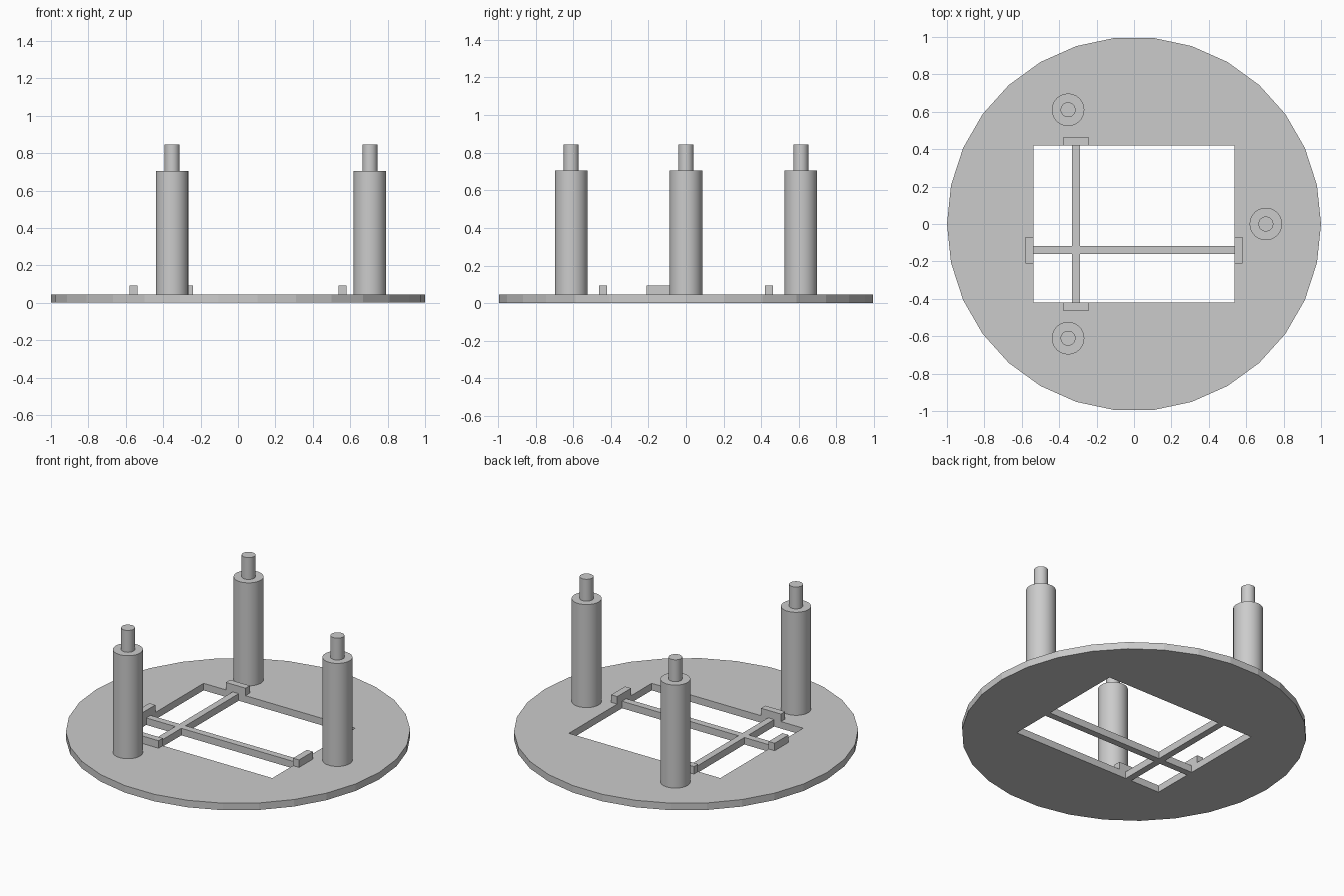
import bpy
import bmesh
from math import cos, sin, tau
from mathutils import Vector

cube = bpy.data.objects.get("Cube")
if cube:
    bpy.data.objects.remove(cube)

PLATE_TOP = 0.045
CLIP_TOP = 0.093
HOLE_X, HOLE_Y = 0.537, 0.419
BAR = 0.043                      # bar width and clip thickness
CROSS_X, CROSS_Y = -0.31, -0.14  # where the two bars cross
CLIP_LENGTH = 0.14
SIDES = 30

grey = bpy.data.materials.new("light grey")
grey.use_nodes = True
colour = (0.6, 0.6, 0.6, 1)
grey.diffuse_color = colour
grey.node_tree.nodes["Principled BSDF"].inputs["Base Color"].default_value = colour


def add_object(name, bm):
    bmesh.ops.recalc_face_normals(bm, faces=bm.faces[:])
    mesh = bpy.data.meshes.new(name)
    bm.to_mesh(mesh)
    bm.free()
    mesh.materials.append(grey)
    obj = bpy.data.objects.new(name, mesh)
    bpy.context.collection.objects.link(obj)
    return obj


def box(name, x0, x1, y0, y1, z0, z1):
    bm = bmesh.new()
    bmesh.ops.create_cube(bm, size=1)
    bmesh.ops.scale(bm, vec=(x1 - x0, y1 - y0, z1 - z0), verts=bm.verts[:])
    bmesh.ops.translate(bm, vec=((x0 + x1) / 2, (y0 + y1) / 2, (z0 + z1) / 2),
                        verts=bm.verts[:])
    return add_object(name, bm)


def circle(radius, sides=SIDES):
    return [(radius * cos(tau * i / sides), radius * sin(tau * i / sides))
            for i in range(sides)]


# Round base plate with a rectangular window
bm = bmesh.new()
window = [(-HOLE_X, -HOLE_Y), (HOLE_X, -HOLE_Y), (HOLE_X, HOLE_Y), (-HOLE_X, HOLE_Y)]
for outline in (circle(1), window):
    verts = [bm.verts.new((x, y, 0)) for x, y in outline]
    for a, b in zip(verts, verts[1:] + verts[:1]):
        bm.edges.new((a, b))
bmesh.ops.triangle_fill(bm, edges=bm.edges[:], use_beauty=True, normal=(0, 0, 1))
raised = bmesh.ops.extrude_face_region(bm, geom=bm.faces[:], use_keep_orig=True)
bmesh.ops.translate(bm, vec=(0, 0, PLATE_TOP),
                    verts=[g for g in raised["geom"] if isinstance(g, bmesh.types.BMVert)])
add_object("base_plate", bm)

# Crossing bars inside the window
half = BAR / 2
box("long_bar", -HOLE_X, HOLE_X, CROSS_Y - half, CROSS_Y + half, 0, PLATE_TOP)
box("short_bar_front", CROSS_X - half, CROSS_X + half, -HOLE_Y, CROSS_Y - half, 0, PLATE_TOP)
box("short_bar_back", CROSS_X - half, CROSS_X + half, CROSS_Y + half, HOLE_Y, 0, PLATE_TOP)

# Raised clips at the bar ends
reach = CLIP_LENGTH / 2
for side, sign in (("left", 1), ("right", -1)):
    x0, x1 = sorted((sign * HOLE_X, sign * (HOLE_X + BAR)))
    box("clip_" + side, x0, x1, CROSS_Y - reach, CROSS_Y + reach, PLATE_TOP, CLIP_TOP)
for side, sign in (("back", 1), ("front", -1)):
    y0, y1 = sorted((sign * HOLE_Y, sign * (HOLE_Y + BAR)))
    box("clip_" + side, CROSS_X - reach, CROSS_X + reach, y0, y1, PLATE_TOP, CLIP_TOP)


# Stepped posts, each a thick column with a thin pin on top
def post(name, x, y):
    bm = bmesh.new()
    rings = []
    for radius, z in ((0.087, PLATE_TOP), (0.087, 0.705), (0.04, 0.705), (0.04, 0.845)):
        rings.append([bm.verts.new(Vector((x + px, y + py, z))) for px, py in circle(radius)])
    for low, high in zip(rings, rings[1:]):
        for i in range(SIDES):
            j = (i + 1) % SIDES
            bm.faces.new((low[i], low[j], high[j], high[i]))
    bm.faces.new(rings[0][::-1])
    bm.faces.new(rings[-1])
    obj = add_object(name, bm)
    bpy.ops.object.select_all(action="DESELECT")
    obj.select_set(True)
    bpy.context.view_layer.objects.active = obj
    bpy.ops.object.shade_smooth_by_angle()


for name, (x, y) in zip(("post_left", "post_back", "post_front"), circle(0.705, 3)):
    post(name, x, y)
